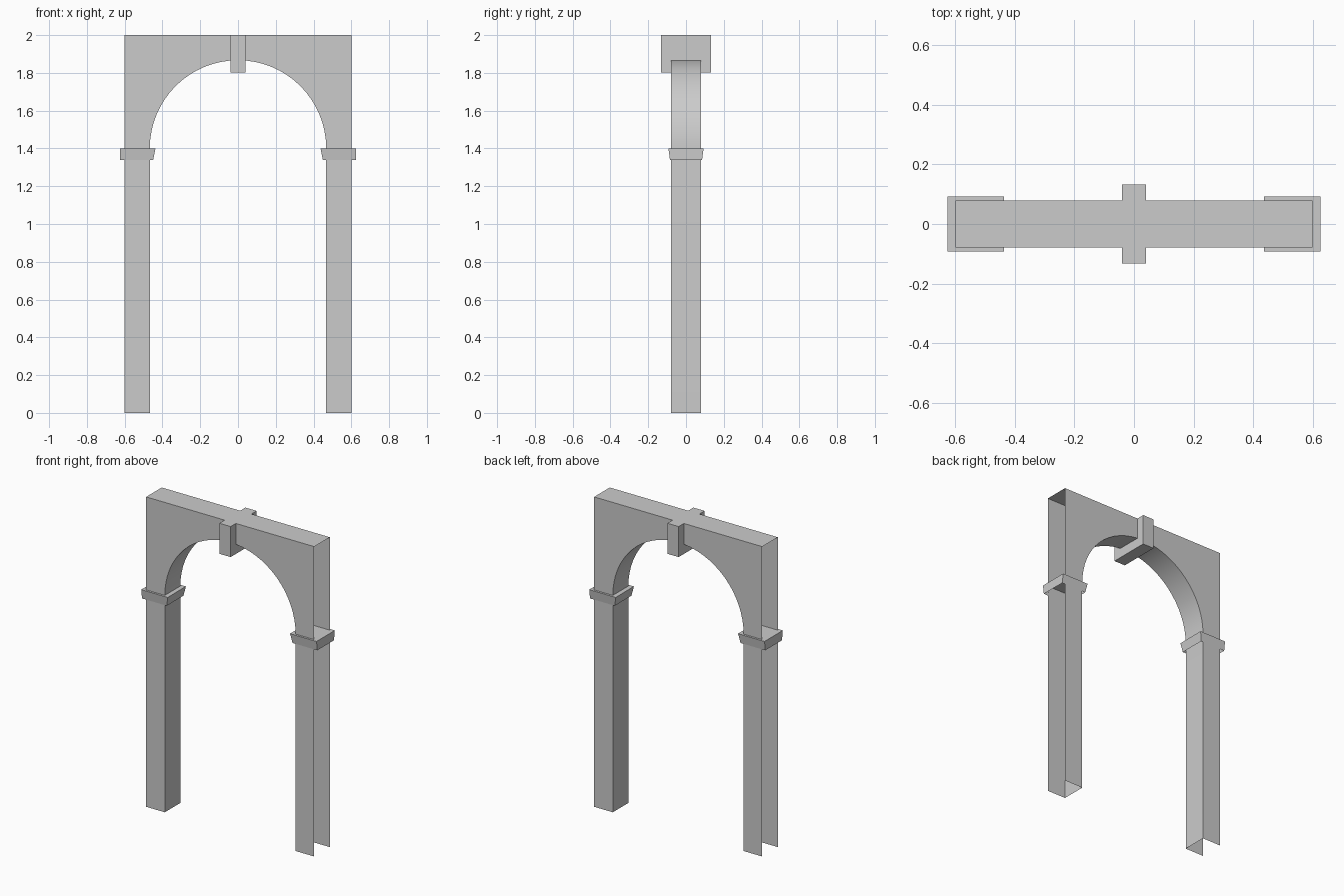
import bpy, bmesh, math

if "Cube" in bpy.data.objects:
    bpy.data.objects.remove(bpy.data.objects["Cube"])

OUT, R, HY = 0.60, 0.467, 0.0795   # half width, opening radius, half depth
SPRING, TOP, SEG = 1.40, 2.0, 32


def finish(name, bm):
    mesh = bpy.data.meshes.new(name)
    bm.to_mesh(mesh)
    bm.free()
    obj = bpy.data.objects.new(name, mesh)
    bpy.context.collection.objects.link(obj)
    return obj


def delete_faces(bm, test):
    bmesh.ops.delete(bm, geom=[f for f in bm.faces if test(f)], context='FACES')


# Arch wall: extruded outline, open at its outer ends and feet
outline = [(-OUT, 0), (-R, 0)]
outline += [(-R * math.cos(math.pi * i / SEG), SPRING + R * math.sin(math.pi * i / SEG))
            for i in range(SEG + 1)]
outline += [(R, 0), (OUT, 0), (OUT, TOP), (-OUT, TOP)]
bm = bmesh.new()
front = bm.faces.new([bm.verts.new((x, -HY, z)) for x, z in outline])
ext = bmesh.ops.extrude_face_region(bm, geom=[front], use_keep_orig=True)
for v in ext['geom']:
    if isinstance(v, bmesh.types.BMVert):
        v.co.y = HY
bmesh.ops.recalc_face_normals(bm, faces=bm.faces[:])
delete_faces(bm, lambda f: abs(f.calc_center_median().x) > OUT - 0.001
             or f.calc_center_median().z < 0.001)
wall = finish("arch_wall", bm)
bpy.context.view_layer.objects.active = wall
wall.select_set(True)
bpy.ops.object.shade_smooth_by_angle(angle=math.radians(30))
wall.select_set(False)


# Capitals: flared blocks, straight on the outer side, open underneath
def capital(name, side):
    bm = bmesh.new()
    bmesh.ops.create_cube(bm, size=1)
    for v in bm.verts:
        up = v.co.z > 0
        inner = 0.437 if up else 0.449
        depth = 0.093 if up else 0.085
        v.co = (side * (0.626 if v.co.x * side > 0 else inner),
                math.copysign(depth, v.co.y), SPRING if up else 1.34)
    bm.normal_update()
    delete_faces(bm, lambda f: f.normal.z < -0.9)
    finish(name, bm)


capital("left_capital", -1)
capital("right_capital", 1)

# Keystone: block running through the crown
bm = bmesh.new()
bmesh.ops.create_cube(bm, size=1)
bmesh.ops.scale(bm, vec=(0.08, 0.265, 0.197), verts=bm.verts)
bmesh.ops.translate(bm, vec=(0, 0, TOP - 0.0985), verts=bm.verts)
finish("keystone", bm)
